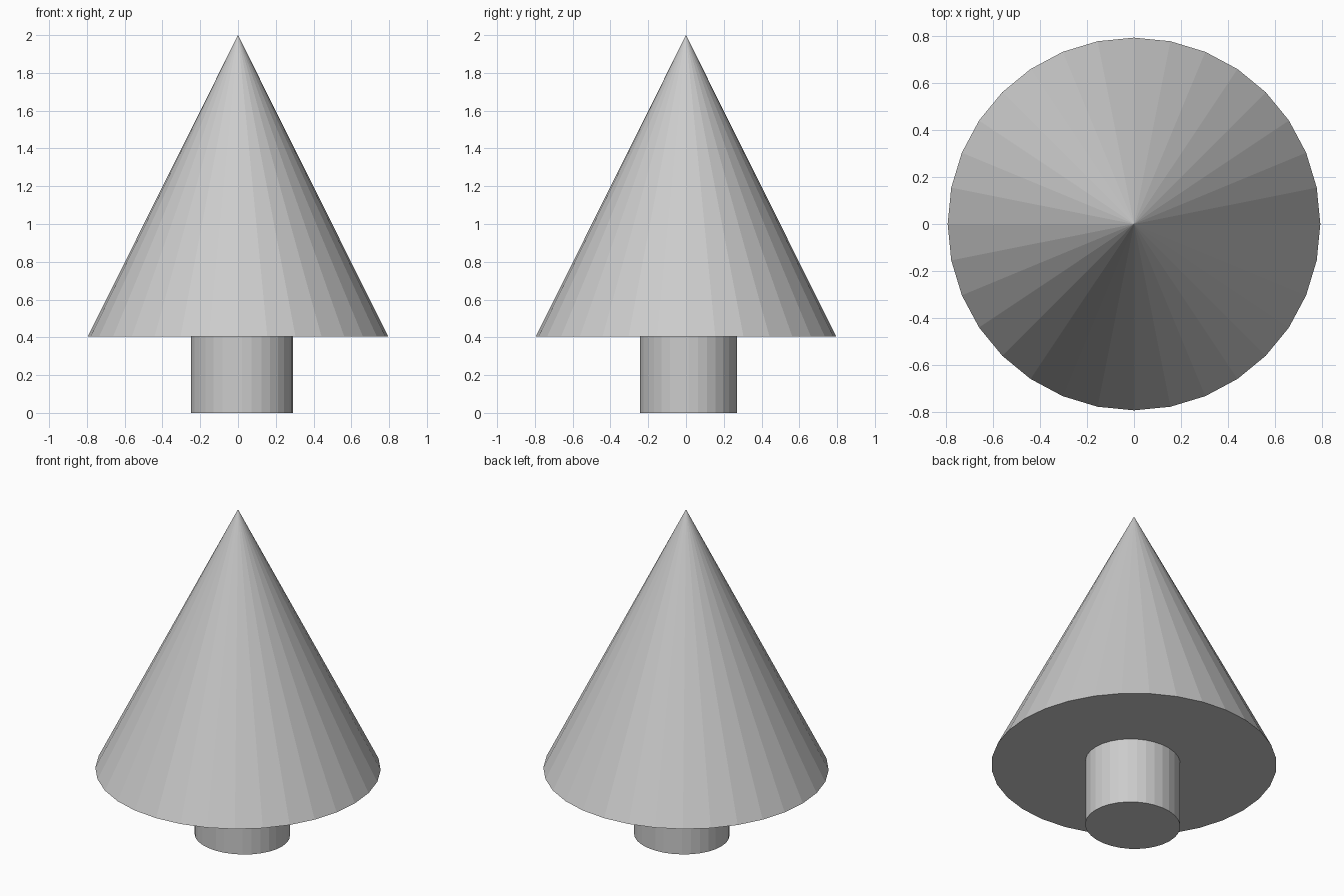
import bpy

if "Cube" in bpy.data.objects:
    bpy.data.objects.remove(bpy.data.objects["Cube"])

SIDES = 32
BASE_Z, TOP_Z = 0.405, 2.0

# Foliage: one flat-shaded cone with a closed underside
bpy.ops.mesh.primitive_cone_add(
    vertices=SIDES, radius1=0.795, radius2=0, depth=TOP_Z - BASE_Z,
    location=(0, 0, (BASE_Z + TOP_Z) / 2))
bpy.context.object.name = "foliage"

# Trunk: slightly oval, slightly off centre, tucked into the foliage
trunk_top = BASE_Z + 0.015
bpy.ops.mesh.primitive_cylinder_add(
    vertices=SIDES, radius=1, depth=trunk_top,
    location=(0.02, 0.013, trunk_top / 2))
trunk = bpy.context.object
trunk.name = "trunk"
trunk.scale = (0.27, 0.257, 1)
bpy.ops.object.transform_apply(location=False, rotation=False, scale=True)
